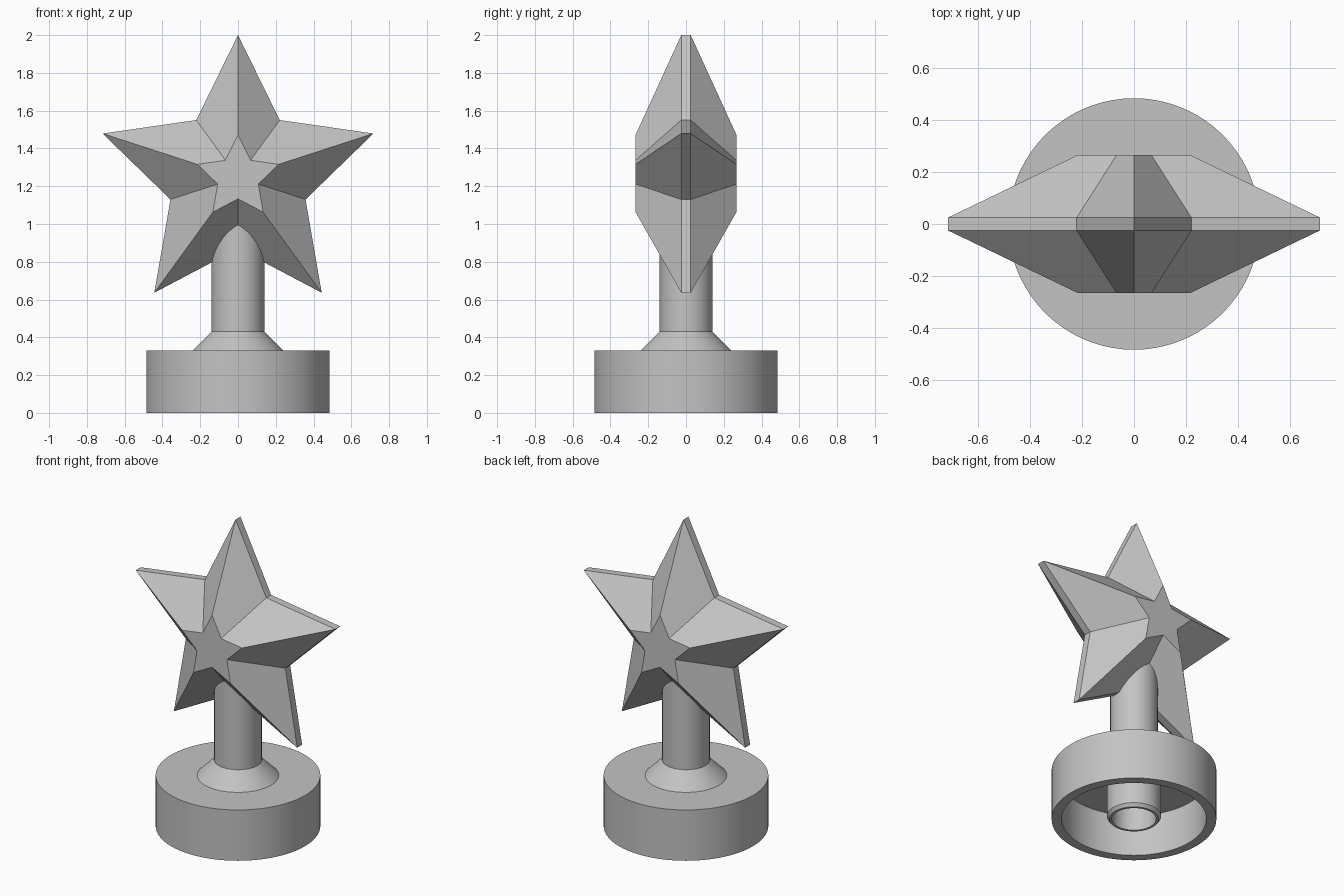
import bpy, bmesh, math
from mathutils import Matrix

cube = bpy.data.objects.get("Cube")
if cube:
    bpy.data.objects.remove(cube, do_unlink=True)

grey = bpy.data.materials.new("plain grey")
grey.use_nodes = True
grey.diffuse_color = (0.55, 0.55, 0.55, 1)
bsdf = next(n for n in grey.node_tree.nodes if n.type == 'BSDF_PRINCIPLED')
bsdf.inputs["Base Color"].default_value = grey.diffuse_color


def finish(name, bm, smooth):
    bmesh.ops.recalc_face_normals(bm, faces=bm.faces[:])
    mesh = bpy.data.meshes.new(name)
    bm.to_mesh(mesh)
    bm.free()
    mesh.materials.append(grey)
    obj = bpy.data.objects.new(name, mesh)
    bpy.context.collection.objects.link(obj)
    if smooth:
        bpy.ops.object.select_all(action='DESELECT')
        obj.select_set(True)
        bpy.context.view_layer.objects.active = obj
        bpy.ops.object.shade_smooth_by_angle(angle=math.radians(30))
    return obj


def lathe(name, profile, steps=72):
    """Turn an (r, z) profile that starts and ends on the axis."""
    bm = bmesh.new()
    verts = [bm.verts.new((r, 0, z)) for r, z in profile]
    edges = [bm.edges.new(pair) for pair in zip(verts, verts[1:])]
    bmesh.ops.spin(bm, geom=verts + edges, cent=(0, 0, 0), axis=(0, 0, 1),
                   angle=math.tau, steps=steps)
    bmesh.ops.remove_doubles(bm, verts=bm.verts[:], dist=0.0005)
    return finish(name, bm, True)


def star(name, radius, waist, face_scale, rim, depth, centre_z):
    """Bevelled five-pointed star: thin outer rim, small flat star on each face."""
    bm = bmesh.new()
    rows = []
    for y, scale in ((-depth, face_scale), (-rim, 1), (rim, 1), (depth, face_scale)):
        row = []
        for i in range(10):
            r = (waist if i % 2 else radius) * scale
            a = i * math.tau / 10
            row.append(bm.verts.new((r * math.sin(a), y, r * math.cos(a))))
        rows.append(row)
    for low, high in zip(rows, rows[1:]):
        for i in range(10):
            j = (i + 1) % 10
            bm.faces.new((low[i], low[j], high[j], high[i]))
    bm.faces.new(rows[0])
    bm.faces.new(rows[-1])
    bmesh.ops.transform(bm, matrix=Matrix.Translation((0, 0, centre_z)), verts=bm.verts[:])
    return finish(name, bm, False)


# Hollow round base, open underneath
lathe("base", [(0, 0.27), (0.426, 0.27), (0.426, 0), (0.485, 0), (0.485, 0.33), (0, 0.33)])

# Socket tube inside the base with a chamfered end
lathe("socket", [(0, 0.26), (0.13, 0.26), (0.13, 0), (0.145, 0),
                 (0.16, 0.02), (0.16, 0.3), (0, 0.3)])

# Flared collar and post in one turned piece
lathe("post", [(0, 0.31), (0.24, 0.31), (0.24, 0.33), (0.14, 0.43), (0.14, 1.05), (0, 1.05)])

# Faceted star on top
star("star", radius=0.754, waist=0.376, face_scale=0.3, rim=0.025, depth=0.267, centre_z=1.246)
